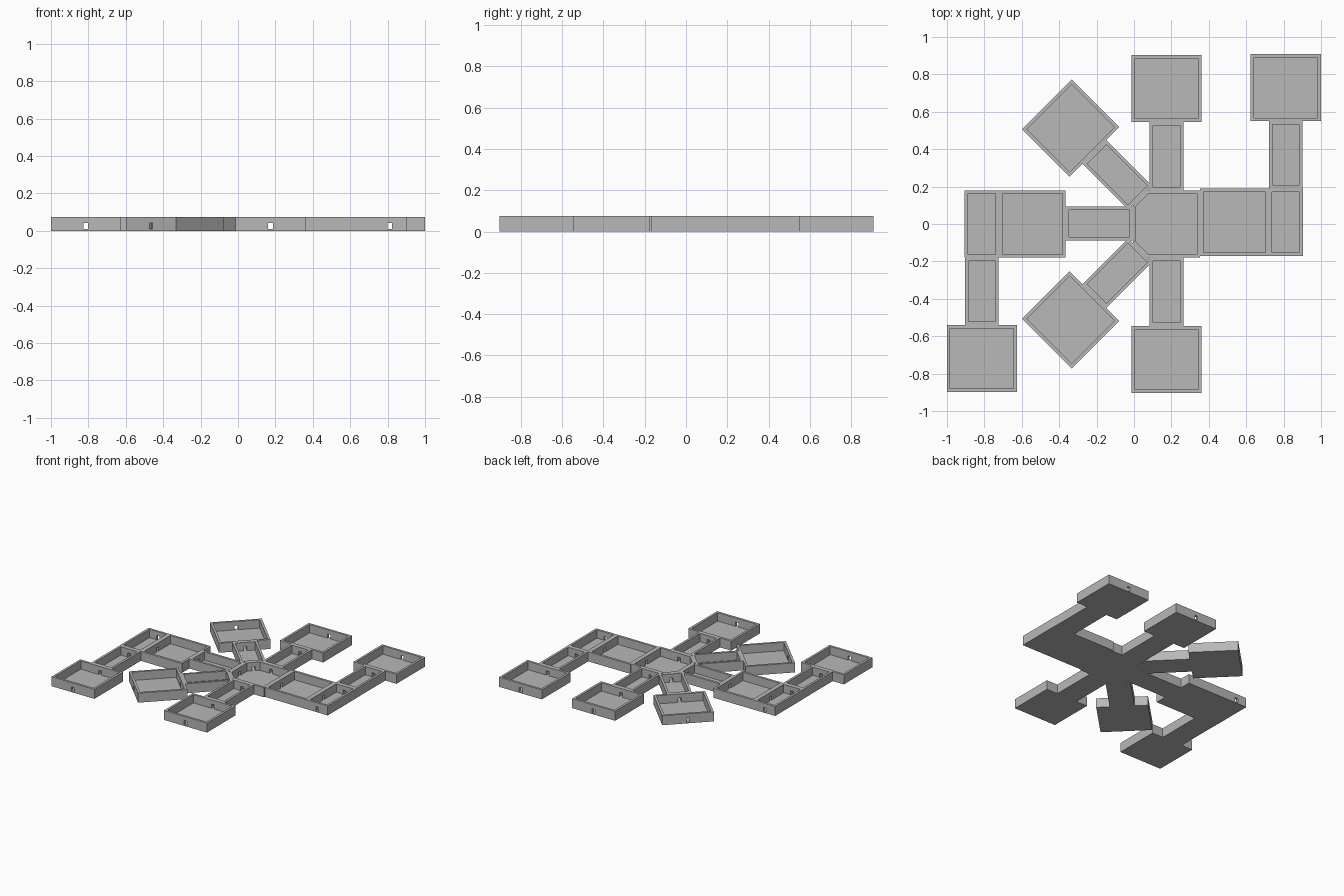
import bpy, bmesh, math
from mathutils import Matrix, Vector

if "Cube" in bpy.data.objects:
    bpy.data.objects.remove(bpy.data.objects["Cube"])

H, FLOOR, WALL = 0.075, 0.009, 0.018      # overall height, floor slab, wall thickness
DOOR_W, DOOR_TOP = 0.025, 0.042

stone = bpy.data.materials.new("plain grey")
stone.diffuse_color = (0.48, 0.48, 0.48, 1)
stone.use_nodes = True
stone.node_tree.nodes["Principled BSDF"].inputs["Base Color"].default_value = stone.diffuse_color


def prism(name, pts, z0, z1, mat=Matrix()):
    """Extrude a flat outline from z0 to z1."""
    bm = bmesh.new()
    face = bm.faces.new([bm.verts.new((x, y, z0)) for x, y in pts])
    top = bmesh.ops.extrude_face_region(bm, geom=[face])["geom"]
    bmesh.ops.translate(bm, vec=(0, 0, z1 - z0),
                        verts=[v for v in top if isinstance(v, bmesh.types.BMVert)])
    bmesh.ops.recalc_face_normals(bm, faces=bm.faces)
    bm.transform(mat)
    me = bpy.data.meshes.new(name)
    bm.to_mesh(me)
    bm.free()
    ob = bpy.data.objects.new(name, me)
    bpy.context.collection.objects.link(ob)
    return ob


def rect(u0, u1, v0, v1):
    return [(u0, v0), (u1, v0), (u1, v1), (u0, v1)]


def carve(ob, cutters):
    """Subtract the cutters, bake the result and remove them."""
    for c in cutters:
        m = ob.modifiers.new("cut", 'BOOLEAN')
        m.operation, m.solver, m.object = 'DIFFERENCE', 'EXACT', c
        c.hide_render = True
    bpy.context.view_layer.update()
    dg = bpy.context.evaluated_depsgraph_get()
    me = bpy.data.meshes.new_from_object(ob.evaluated_get(dg))
    ob.modifiers.clear()
    ob.data = me
    me.materials.clear()
    me.materials.append(stone)
    for c in cutters:
        bpy.data.objects.remove(c)


def door(u, v, mat, along_u=True):
    a, b = (WALL * 1.3, DOOR_W / 2) if along_u else (DOOR_W / 2, WALL * 1.3)
    return prism("door_cutter", rect(u - a, u + a, v - b, v + b), FLOOR, DOOR_TOP, mat)


def tray(name, origin, angle, u0, u1, width, side_door=False):
    """Open-topped walled room running from u0 to u1 along a direction, a door at each end."""
    mat = Matrix.Translation((*origin, 0)) @ Matrix.Rotation(math.radians(angle), 4, 'Z')
    h = width / 2
    ob = prism(name, rect(u0, u1, -h, h), 0, H, mat)
    cuts = [prism("cavity_cutter", rect(u0 + WALL, u1 - WALL, WALL - h, h - WALL),
                  FLOOR, H + 0.1, mat),
            door(u0, 0, mat), door(u1, 0, mat)]
    if side_door:
        cuts.append(door((u0 + u1) / 2, h, mat, False))
    carve(ob, cuts)


# central hub with two chamfered corners on its left
HUB = (0.174, 0)
hub_mat = Matrix.Translation((*HUB, 0))


def hub_outline(a, c):
    return [(-a, c - a), (c - a, -a), (a, -a), (a, a), (c - a, a), (-a, a - c)]


hub = prism("central_hub", hub_outline(0.18, 0.077), 0, H, hub_mat)
hub_cuts = [prism("cavity_cutter", hub_outline(0.162, 0.067), FLOOR, H + 0.1, hub_mat)]
for ang in (0, 90, 135, 180, 225, 270):
    m = hub_mat @ Matrix.Rotation(math.radians(ang), 4, 'Z')
    if ang == 0:
        m = Matrix.Translation((0, 0.01, 0)) @ m
    hub_cuts.append(door(0.2 if ang % 90 else 0.18, 0, m))
carve(hub, hub_cuts)

# straight and diagonal arms: corridor then end room
for label, ang, start in (("back", 90, 0.18), ("front", 270, 0.18),
                          ("back_left", 135, 0.2), ("front_left", 225, 0.2)):
    tray(label + "_corridor", HUB, ang, start, 0.545, 0.18)
    tray(label + "_room", HUB, ang, 0.545, 0.904, 0.375)

# left wing and right wing leading to their bent arms
tray("left_corridor", (0, 0.003), 180, 0.006, 0.365, 0.18)
tray("left_room", (0, 0), 180, 0.365, 0.722, 0.36)
tray("right_room", (0, 0.01), 0, 0.354, 0.72, 0.36)

for label, origin, ang in (("left", (-0.8135, 0), 270), ("right", (0.8115, 0.01), 90)):
    tray(label + "_junction", origin, ang, -0.18, 0.18, 0.183, True)
    tray(label + "_outer_corridor", origin, ang, 0.18, 0.54, 0.18)
    tray(label + "_outer_room", origin, ang, 0.54, 0.898, 0.375)
